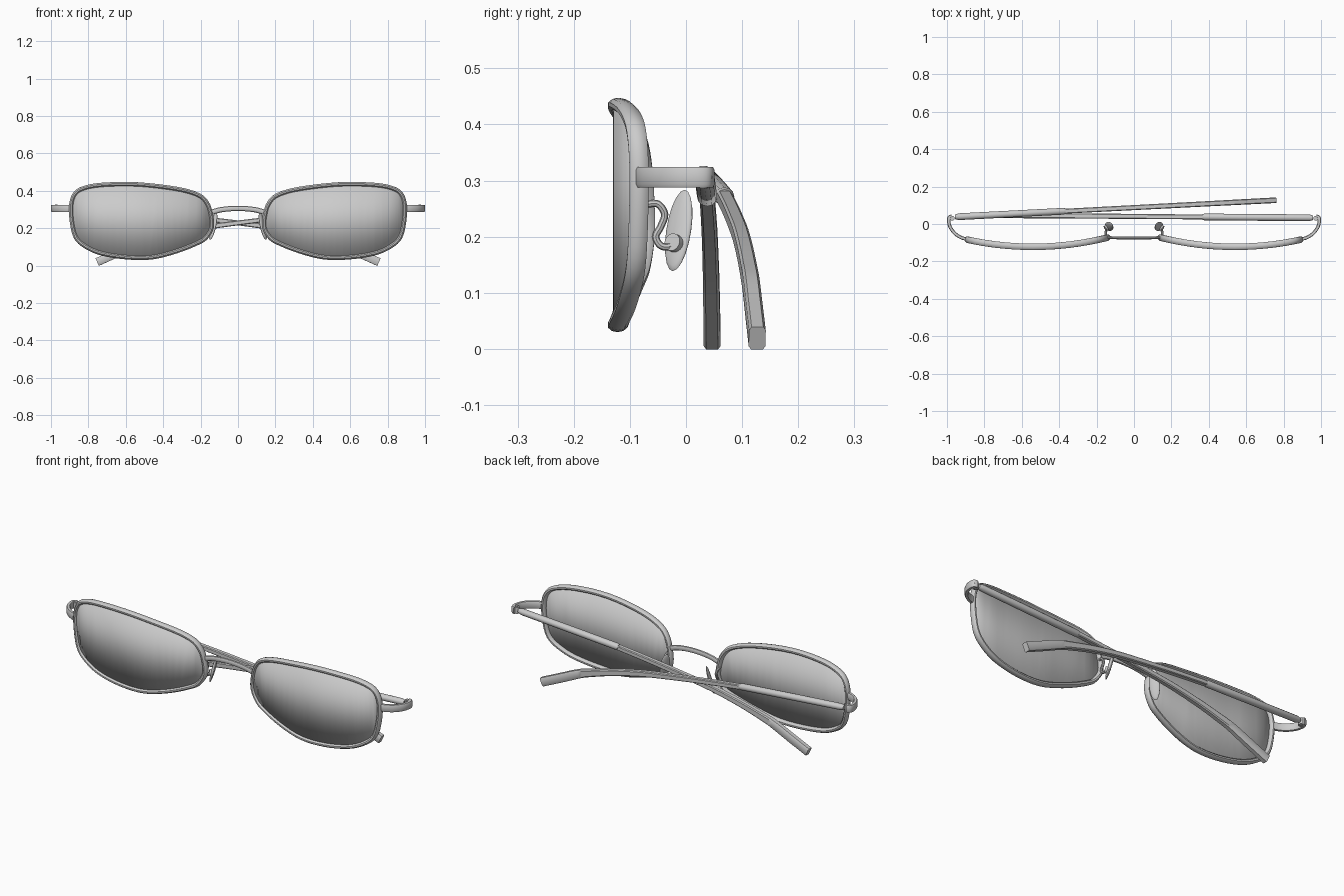
import bpy, bmesh, math
from mathutils import Vector, Matrix

if "Cube" in bpy.data.objects:
    bpy.data.objects.remove(bpy.data.objects["Cube"])

grey = bpy.data.materials.new("plain_grey")
grey.use_nodes = True
COLOUR = (0.6, 0.6, 0.6, 1)
grey.diffuse_color = COLOUR
grey.node_tree.nodes["Principled BSDF"].inputs["Base Color"].default_value = COLOUR

X, Y, Z = Vector((1, 0, 0)), Vector((0, 1, 0)), Vector((0, 0, 1))
SIDES = (("left", 1), ("right", -1))
BOX = [(-1, -.7), (-.7, -1), (.7, -1), (1, -.7), (1, .7), (.7, 1), (-.7, 1), (-1, .7)]


def circle(n):
    return [(math.cos(2 * math.pi * i / n), math.sin(2 * math.pi * i / n)) for i in range(n)]


def finish(bm, name, smooth=35):
    bmesh.ops.recalc_face_normals(bm, faces=bm.faces)
    mesh = bpy.data.meshes.new(name)
    bm.to_mesh(mesh)
    bm.free()
    mesh.materials.append(grey)
    ob = bpy.data.objects.new(name, mesh)
    bpy.context.collection.objects.link(ob)
    if smooth:
        bpy.ops.object.select_all(action='DESELECT')
        ob.select_set(True)
        bpy.context.view_layer.objects.active = ob
        bpy.ops.object.shade_smooth_by_angle(angle=math.radians(smooth))
    return ob


def spline(points, steps, closed=False):
    """Catmull-Rom curve through the points."""
    pts = [Vector(p) for p in points]
    n = len(pts)
    get = (lambda i: pts[i % n]) if closed else (lambda i: pts[max(0, min(n - 1, i))])
    out = []
    for i in range(n if closed else n - 1):
        a, b, c, d = get(i - 1), get(i), get(i + 1), get(i + 2)
        for k in range(steps):
            t = k / steps
            out.append(0.5 * (2 * b + (c - a) * t + (2 * a - 5 * b + 4 * c - d) * t * t
                              + (3 * b - a - 3 * c + d) * t ** 3))
    return out if closed else out + [pts[-1]]


def sweep(name, path, sizes, section, ref, closed=False):
    """Sweep a section along a path; sizes are half widths (across, along ref)."""
    bm = bmesh.new()
    n, m = len(path), len(section)
    if isinstance(sizes, tuple):
        sizes = [sizes] * n
    rings = []
    for i, p in enumerate(path):
        a = path[(i - 1) % n] if closed else path[max(i - 1, 0)]
        b = path[(i + 1) % n] if closed else path[min(i + 1, n - 1)]
        tangent = (b - a).normalized()
        side = tangent.cross(ref).normalized()
        up = side.cross(tangent)
        w, h = sizes[i]
        rings.append([bm.verts.new(p + side * u * w + up * v * h) for u, v in section])
    for i in range(n if closed else n - 1):
        r, q = rings[i], rings[(i + 1) % n]
        for j in range(m):
            bm.faces.new((r[j], r[(j + 1) % m], q[(j + 1) % m], q[j]))
    if not closed:
        bm.faces.new(rings[0])
        bm.faces.new(rings[-1])
    return finish(bm, name)


def cylinder(name, centre, radius, depth, axis=Z, segments=20):
    bm = bmesh.new()
    turn = Z.rotation_difference(axis).to_matrix().to_4x4()
    bmesh.ops.create_cone(bm, cap_ends=True, segments=segments, radius1=radius, radius2=radius,
                          depth=depth, matrix=Matrix.Translation(centre) @ turn)
    return finish(bm, name)


# Lens outline (x, z) and its wrap-around curvature
OUTLINE = [(.141, .206), (.146, .275), (.167, .335), (.215, .378), (.33, .41), (.54, .434),
           (.73, .431), (.832, .411), (.876, .376), (.892, .313), (.886, .224), (.865, .149),
           (.815, .103), (.73, .066), (.596, .045), (.46, .045), (.33, .077), (.22, .12), (.172, .15)]


def wrap(x):
    return -.122 + .31 * (x - .54) ** 2


loop = spline([(x, 0, z) for x, z in OUTLINE], 4, closed=True)

for side, s in SIDES:
    # Rim
    path = [Vector((s * p.x, wrap(p.x), p.z)) for p in loop]
    sweep(side + "_rim", path, (.012, .018), circle(10), Y, closed=True)

    # Lens: flat outline cut into vertical strips, then bent
    bm = bmesh.new()
    bm.faces.new([bm.verts.new(p) for p in loop])
    for i in range(1, 18):
        bmesh.ops.bisect_plane(bm, geom=bm.verts[:] + bm.edges[:] + bm.faces[:],
                               plane_co=(.14 + i * .042, 0, 0), plane_no=X)
    for v in bm.verts:
        v.co = (s * v.co.x, wrap(v.co.x) - .004, v.co.z)
    lens = finish(bm, side + "_lens", 35)
    solid = lens.modifiers.new("thickness", 'SOLIDIFY')
    solid.thickness, solid.offset = .008, 0

    # End piece curling back from the rim to the hinge
    path = spline([(s * x, y, .306) for x, y in
                   ((.89, -.083), (.925, -.072), (.958, -.05), (.982, -.018), (.991, .015),
                    (.988, .036), (.974, .042))], 5)
    sweep(side + "_end_piece", path, (.009, .0185), BOX, Z)

    # Hinge barrel, screw and leaf
    cylinder(side + "_hinge_barrel", (s * .972, .031, .306), .013, .034)
    cylinder(side + "_hinge_screw", (s * .972, .031, .306), .007, .040, segments=12)
    cylinder(side + "_hinge_pin", (s * .985, .036, .306), .006, .02, Y, 12)

    # Nose pad, its stud and the curled arm holding it
    width = Vector((s * .55, .835, 0)).normalized()
    tall = Vector((-s * .30, 0, .95))
    tall = (tall - width * tall.dot(width)).normalized()
    thick = width.cross(tall)
    turn = Matrix((width, tall, thick)).transposed().to_4x4()
    centre = Vector((s * .133, -.013, .211))
    bm = bmesh.new()
    bmesh.ops.create_uvsphere(bm, u_segments=20, v_segments=12, radius=1,
                              matrix=Matrix.Translation(centre) @ turn
                              @ Matrix.Diagonal((.026, .075, .009, 1)))
    finish(bm, side + "_nose_pad", 50)
    stud = Vector((s * .146, -.020, .188))
    cylinder(side + "_pad_stud", stud, .016, .018, thick)
    arm = spline([(s * .152, -.068, .258), (s * .152, -.050, .258), (s * .15, -.038, .24),
                  (s * .15, -.045, .218), (s * .15, -.054, .2), (s * .15, -.045, .184),
                  (s * .148, -.030, .182), stud], 5)
    sweep(side + "_pad_arm", arm, (.0065, .0065), circle(8), X)

# Bridge
arch = spline([(-.15, -.072, .282), (-.09, -.074, .299), (0, -.075, .306),
               (.09, -.074, .299), (.15, -.072, .282)], 5)
sweep("bridge", arch, (.014, .008), circle(10), Y)

# Folded temples: straight sleeve, then a curved arm widening to a flat tip
DROP = [(.56, .272), (.76, .252), (.96, .228), (1.14, .203), (1.3, .170), (1.42, .138),
        (1.5, .113), (1.6, .068), (1.71, .019)]
for side, s, start, slope in (("left", 1, .033, .008), ("right", -1, .038, .052)):
    def place(d, z):
        return Vector((s * (.957 - d), start + slope * d, z))

    sleeve = [place(0, .305), place(.02, .304), place(.3, .288), place(.58, .271), place(.59, .270)]
    sweep(side + "_temple_sleeve", sleeve,
          [(.012, .011), (.018, .016), (.018, .017), (.018, .017), (.015, .014)], circle(12), Z)
    path = spline([place(d, z) for d, z in DROP], 4)
    sizes = []
    for i in range(len(path)):
        t = i / (len(path) - 1)
        sizes.append((.013 + .002 * t, .012 + .010 * min(1, t * 1.25) ** 2))
    sweep(side + "_temple_arm", path, sizes, BOX, Z)
